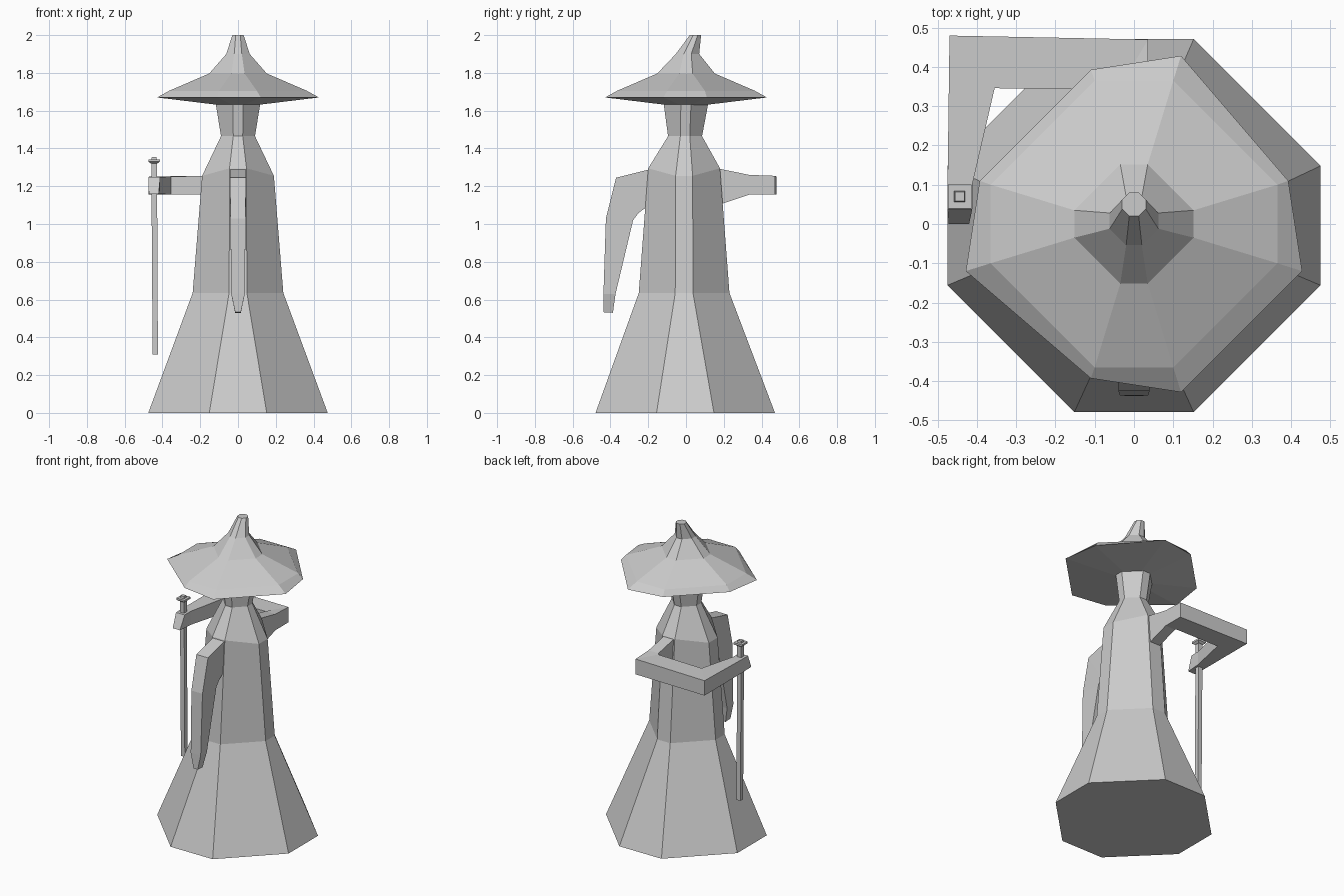
import bpy, bmesh
from mathutils import Vector

cube = bpy.data.objects.get("Cube")
if cube:
    bpy.data.objects.remove(cube)

GREY = (0.6, 0.6, 0.6, 1)
mat = bpy.data.materials.new("plain grey")
mat.use_nodes = True
mat.diffuse_color = GREY
mat.node_tree.nodes["Principled BSDF"].inputs["Base Color"].default_value = GREY


def loft(name, rings):
    """Skin a list of equal-length rings and cap both ends."""
    bm = bmesh.new()
    loops = [[bm.verts.new(p) for p in ring] for ring in rings]
    n = len(loops[0])
    for a, b in zip(loops, loops[1:]):
        for i in range(n):
            j = (i + 1) % n
            bm.faces.new((a[i], a[j], b[j], b[i]))
    bm.faces.new(loops[0][::-1])
    bm.faces.new(loops[-1])
    bmesh.ops.recalc_face_normals(bm, faces=bm.faces)
    mesh = bpy.data.meshes.new(name)
    bm.to_mesh(mesh)
    bm.free()
    mesh.materials.append(mat)
    obj = bpy.data.objects.new(name, mesh)
    bpy.context.collection.objects.link(obj)
    return obj


def octagon(half, side, z, cy=0, z_ends=None):
    """Eight-sided ring; z_ends lifts the front and back corners."""
    h, s = half, side
    ze = z if z_ends is None else z_ends
    return [Vector(p) for p in (
        (h, cy - s, z), (h, cy + s, z), (s, cy + h, ze), (-s, cy + h, ze),
        (-h, cy + s, z), (-h, cy - s, z), (-s, cy - h, ze), (s, cy - h, ze))]


def square(x, y, z, r):
    return [(x - r, y - r, z), (x + r, y - r, z), (x + r, y + r, z), (x - r, y + r, z)]


# Robe, flaring at the skirt, with the head on top
loft("robe", [
    octagon(0.475, 0.152, 0, -0.004),
    octagon(0.24, 0.047, 0.635, -0.01),
    octagon(0.19, 0.045, 1.255, -0.01, 1.295),
    octagon(0.09, 0.025, 1.465, -0.005),
    octagon(0.12, 0.027, 1.65)])

# Wide hat with an uneven rim and a tip leaning back
rim = octagon(0.393, 0.11, 1.67)
for i in (0, 2, 5, 7):
    rim[i].x *= 1.09
    rim[i].y *= 1.09
loft("hat", [
    octagon(0.1, 0.03, 1.63),
    rim,
    octagon(0.365, 0.1, 1.705),
    octagon(0.152, 0.035, 1.797),
    octagon(0.062, 0.02, 1.9, 0.008),
    octagon(0.03, 0.012, 2.0, 0.05)])

# Hanging arm: half width, outer (y, z), inner (y, z)
hanging = [(0.042, (-0.15, 1.3), (-0.15, 1.13)),
           (0.042, (-0.37, 1.245), (-0.25, 1.06)),
           (0.04, (-0.424, 1.03), (-0.28, 1.02)),
           (0.036, (-0.437, 0.63), (-0.373, 0.63)),
           (0.015, (-0.438, 0.533), (-0.387, 0.53))]
loft("hanging_arm", [
    [(-w, *o), (w, *o), (w, *i), (-w, *i)] for w, o, i in hanging])

# Bent arm: outer (x, y), inner (x, y), bottom, top
bent = [((0.036, 0.14), (-0.036, 0.14), 1.09, 1.3),
        ((0.036, 0.335), (-0.036, 0.335), 1.155, 1.26),
        ((0.036, 0.47), (-0.04, 0.342), 1.155, 1.255),
        ((-0.47, 0.48), (-0.355, 0.346), 1.155, 1.252),
        ((-0.475, 0.1), (-0.412, 0.1), 1.16, 1.248)]
sections = [[(*o, b), (*i, b), (*i, t), (*o, t)] for o, i, b, t in bent]
# Fist with a sloping front
sections.append([(-0.472, 0, 1.16), (-0.42, 0, 1.16),
                 (-0.412, 0.038, 1.248), (-0.475, 0.038, 1.248)])
loft("bent_arm", sections)

# Cane with a small square cap
loft("cane", [square(-0.438, 0.07, 0.31, 0.014), square(-0.444, 0.07, 1.34, 0.015)])
loft("cane_cap", [square(-0.444, 0.07, z, r) for z, r in
                  ((1.32, 0.017), (1.33, 0.03), (1.342, 0.03), (1.342, 0.014), (1.355, 0.012))])
